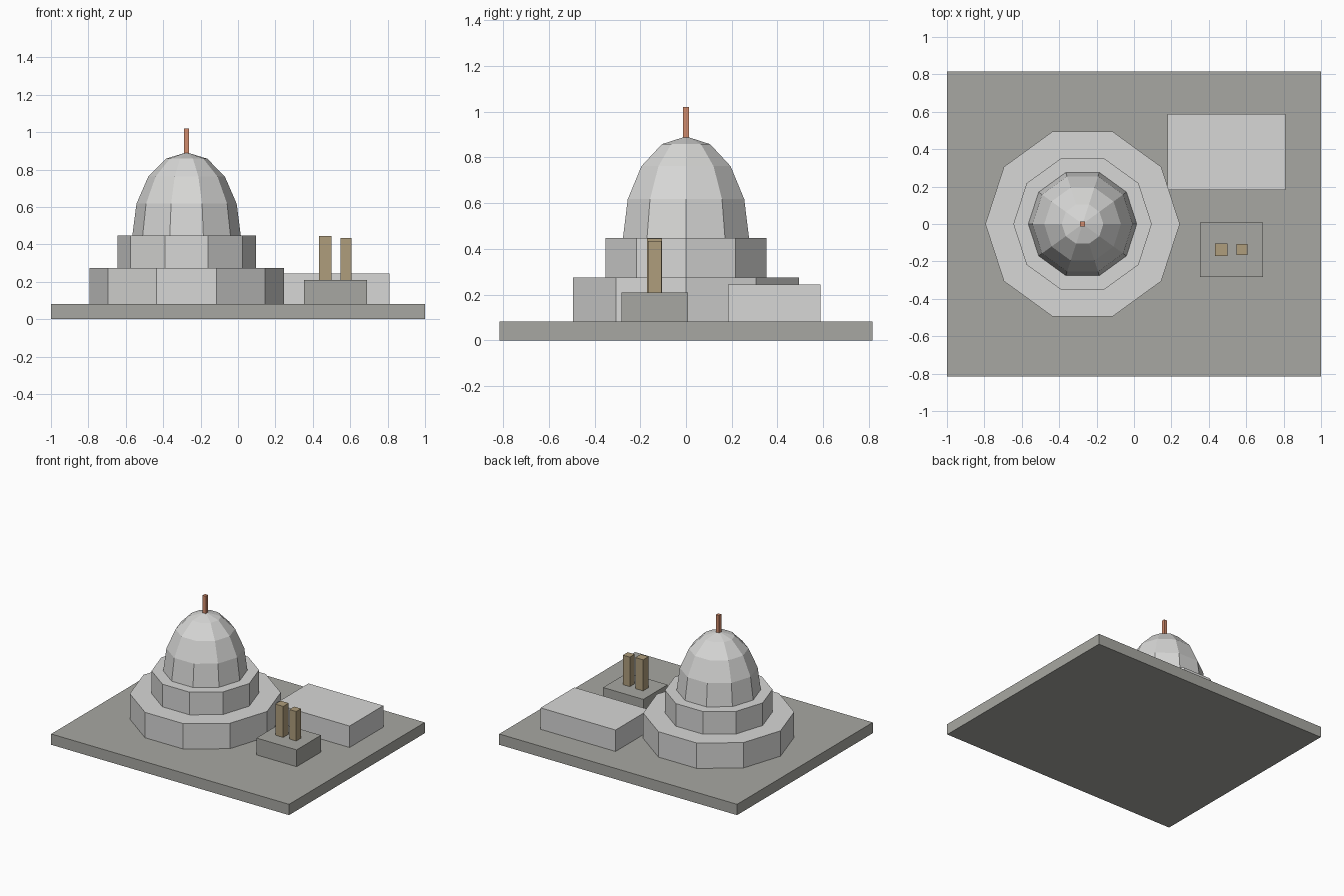
import bpy, bmesh
from math import cos, sin, pi

cube = bpy.data.objects.get("Cube")
if cube:
    bpy.data.objects.remove(cube, do_unlink=True)


def material(name, rgb):
    m = bpy.data.materials.new(name)
    m.use_nodes = True
    m.diffuse_color = (*rgb, 1)
    m.node_tree.nodes["Principled BSDF"].inputs["Base Color"].default_value = (*rgb, 1)
    return m


ground_grey = material("ground grey", (0.39, 0.39, 0.36))
pale_concrete = material("pale concrete", (0.68, 0.68, 0.67))
tan = material("tan", (0.43, 0.34, 0.20))
copper = material("copper", (0.64, 0.26, 0.15))


def finish(name, bm, mat):
    bmesh.ops.recalc_face_normals(bm, faces=bm.faces)
    mesh = bpy.data.meshes.new(name)
    bm.to_mesh(mesh)
    bm.free()
    mesh.materials.append(mat)
    obj = bpy.data.objects.new(name, mesh)
    bpy.context.collection.objects.link(obj)
    return obj


def box(name, xs, ys, zs, mat):
    """Box spanning the given ranges."""
    bm = bmesh.new()
    bmesh.ops.create_cube(bm, size=1)
    for v in bm.verts:
        v.co = [(lo + hi) / 2 + c * (hi - lo)
                for c, (lo, hi) in zip(v.co, (xs, ys, zs))]
    return finish(name, bm, mat)


SIDES = 10
CENTRE_X = -0.275


def lathe(name, profile, mat):
    """Ten-sided solid from (radius, z) pairs; a zero last radius makes a tip."""
    bm = bmesh.new()
    rings = []
    for r, z in profile:
        if r < 1e-4:
            rings.append([bm.verts.new((CENTRE_X, 0, z))] * SIDES)
        else:
            rings.append([bm.verts.new((CENTRE_X + r * cos(2 * pi * i / SIDES),
                                        r * sin(2 * pi * i / SIDES), z))
                          for i in range(SIDES)])
    bm.faces.new(rings[0])
    for low, high in zip(rings, rings[1:]):
        for i in range(SIDES):
            j = (i + 1) % SIDES
            corners = [low[i], low[j], high[j], high[i]]
            bm.faces.new(list(dict.fromkeys(corners)))
    if profile[-1][0] > 1e-4:
        bm.faces.new(rings[-1])
    return finish(name, bm, mat)


# Ground slab
GROUND = 0.082
box("ground_slab", (-1, 1), (-0.815, 0.815), (0, GROUND), ground_grey)

# Stepped drums and faceted dome
lathe("lower_drum", [(0.52, GROUND), (0.52, 0.275)], pale_concrete)
lathe("upper_drum", [(0.37, 0.275), (0.37, 0.447)], pale_concrete)
lathe("dome", [(0.29 * cos(k * pi / 8), 0.447 + 0.445 * sin(k * pi / 8))
               for k in range(5)], pale_concrete)

# Spire on the dome
box("spire", (CENTRE_X - 0.013, CENTRE_X + 0.013), (-0.013, 0.013), (0.87, 1.02), copper)

# Side hall
box("side_hall", (0.18, 0.81), (0.183, 0.589), (GROUND, 0.245), pale_concrete)

# Plinth with two chimneys
box("plinth", (0.353, 0.691), (-0.283, 0.009), (GROUND, 0.21), ground_grey)
for name, x, half, top in (("tall_chimney", 0.466, 0.033, 0.446),
                           ("short_chimney", 0.577, 0.029, 0.434)):
    box(name, (x - half, x + half), (-0.137 - half, -0.137 + half), (0.21, top), tan)
